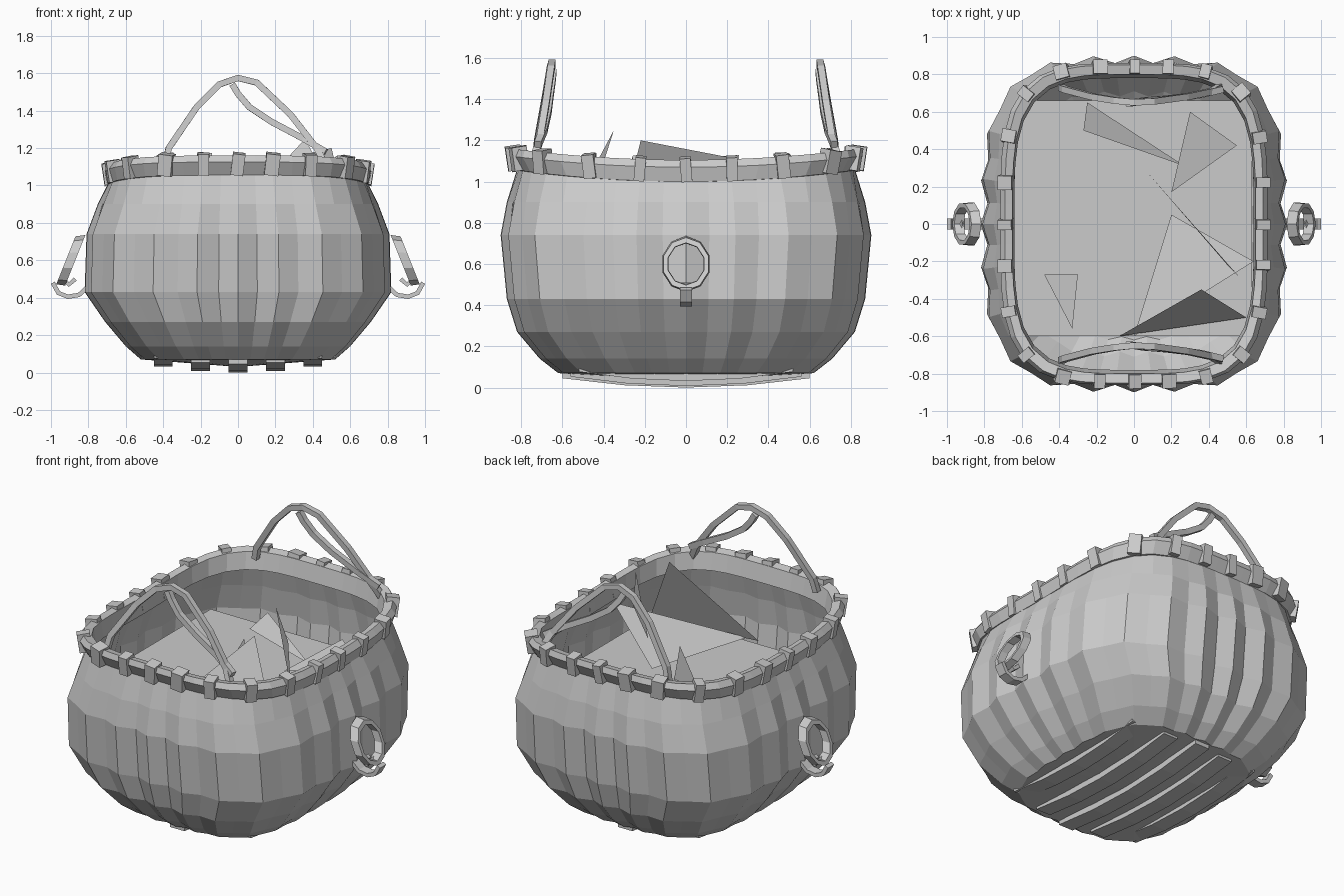
import bpy, bmesh, math, random
from mathutils import Vector, Matrix

random.seed(4)
if "Cube" in bpy.data.objects:
    bpy.data.objects.remove(bpy.data.objects["Cube"], do_unlink=True)

grey = bpy.data.materials.new("plain grey")
grey.use_nodes = True
grey.diffuse_color = (0.6, 0.6, 0.6, 1)
grey.node_tree.nodes["Principled BSDF"].inputs["Base Color"].default_value = (0.6, 0.6, 0.6, 1)

SEGMENTS = 48


def finish(name, bm, normals=True):
    if normals:
        bmesh.ops.recalc_face_normals(bm, faces=bm.faces)
    mesh = bpy.data.meshes.new(name)
    bm.to_mesh(mesh)
    bm.free()
    mesh.materials.append(grey)
    obj = bpy.data.objects.new(name, mesh)
    bpy.context.collection.objects.link(obj)
    return obj


def loop_point(angle, a, b, z, power=3.6, lift=0.0):
    """Point on a rounded rectangle; lift raises the front and back ends."""
    c, s = math.cos(angle), math.sin(angle)
    r = (abs(c) ** power + abs(s) ** power) ** (-1 / power)
    return Vector((a * r * c, b * r * s, z + lift * (r * s) ** 2))


def loop(a, b, z, power=3.6, lift=0.0, ribs=0.0):
    pts = []
    for i in range(SEGMENTS):
        t = 2 * math.pi * i / SEGMENTS
        k = 1 - ribs * (i % 2) * (0.3 + 0.7 * abs(math.cos(2 * t)))
        pts.append(loop_point(t, a * k, b * k, z, power, lift))
    return pts


def skin(bm, loops, closed=False):
    rows = [[bm.verts.new(p) for p in pts] for pts in loops]
    pairs = list(zip(rows, rows[1:]))
    if closed:
        pairs.append((rows[-1], rows[0]))
    for low, high in pairs:
        n = len(low)
        for i in range(n):
            j = (i + 1) % n
            bm.faces.new((low[i], low[j], high[j], high[i]))
    return rows


def strip(bm, sections):
    made = skin(bm, sections)
    bm.faces.new(made[0])
    bm.faces.new(made[-1])


CORNERS = ((1, 1), (-1, 1), (-1, -1), (1, -1))


def strand(name, paths, radius, flat=1.0):
    """Thin four-sided strands along each path."""
    bm = bmesh.new()
    for path in paths:
        pts = [Vector(p) for p in path]
        sections = []
        for i, p in enumerate(pts):
            along = (pts[min(i + 1, len(pts) - 1)] - pts[max(i - 1, 0)]).normalized()
            side = Vector((0, 1, 0))
            side = (side - along * side.dot(along)).normalized()
            up = along.cross(side)
            sections.append([p + side * radius * flat * u + up * radius * v for u, v in CORNERS])
        strip(bm, sections)
    return finish(name, bm)


# Ribbed thin wall with a shallow bulging underside
bm = bmesh.new()
profile = [(0.52, 0.62, 0.07, 0.03), (0.60, 0.71, 0.14, 0.04), (0.71, 0.82, 0.27, 0.045),
           (0.82, 0.87, 0.43, 0.045), (0.81, 0.90, 0.74, 0.045), (0.75, 0.87, 0.90, 0.025)]
loops = [loop(a, b, z, 3.4, 0, ribs) for a, b, z, ribs in profile]
loops.append(loop(0.69, 0.82, 1.02, 3.6, 0.04))
rows = skin(bm, loops)
hub = bm.verts.new((0, 0, 0.03))
for i, v in enumerate(rows[0]):
    bm.faces.new((rows[0][(i + 1) % SEGMENTS], v, hub))
finish("basket_wall", bm, False)

# Flat rectangular sheet inside
bm = bmesh.new()
bm.faces.new([bm.verts.new(c) for c in ((-0.65, -0.6, 0.76), (0.63, -0.6, 0.76),
                                        (0.63, 0.66, 0.76), (-0.65, 0.66, 0.76))])
finish("inner_floor", bm, False)

# Rim band that dips at the sides
bm = bmesh.new()
band = [(0.70, 0.82, 1.0), (0.715, 0.86, 1.07), (0.69, 0.85, 1.105), (0.65, 0.80, 1.095), (0.64, 0.78, 0.99)]
skin(bm, [loop(a, b, z, 3.8, 0.055) for a, b, z in band], True)
finish("rim_band", bm)

# Wrapped bindings around the rim
bm = bmesh.new()
BINDINGS = 24
for i in range(BINDINGS):
    t = 2 * math.pi * i / BINDINGS
    p = loop_point(t, 0.685, 0.835, 1.06, 3.8, 0.055)
    tangent = loop_point(t + 0.03, 0.69, 0.84, 0, 3.8) - loop_point(t - 0.03, 0.69, 0.84, 0, 3.8)
    turn = Matrix.Rotation(math.atan2(tangent.y, tangent.x), 4, 'Z')
    lean = Matrix.Rotation(0.15, 4, 'X') @ Matrix.Rotation(random.uniform(-0.15, 0.15), 4, 'Y')
    size = Matrix.Diagonal((random.uniform(0.05, 0.08), 0.075, 0.115, 1))
    bmesh.ops.create_cube(bm, size=1, matrix=Matrix.Translation(p) @ turn @ lean @ size)
finish("rim_bindings", bm)

# Bowed slats under the base
bm = bmesh.new()
for k in range(-2, 3):
    x = 0.2 * k
    length = 0.6 - 0.2 * abs(x)
    sections = []
    for u in (-1, -0.5, 0, 0.5, 1):
        p = Vector((x, length * u, 0.018 + 0.2 * x * x + 0.045 * u * u))
        sections.append([p + Vector((0.05 * du, 0, 0.018 * dv)) for du, dv in CORNERS])
    strip(bm, sections)
finish("base_slats", bm)

# Carrying handles: an arch and a looser second strand, front and back
arch = [(-0.39, 0.73, 1.12), (-0.37, 0.72, 1.2), (-0.22, 0.68, 1.42), (-0.1, 0.66, 1.54),
        (0, 0.65, 1.575), (0.1, 0.655, 1.55), (0.28, 0.68, 1.38), (0.42, 0.71, 1.2), (0.47, 0.74, 1.11)]
second = [(-0.03, 0.645, 1.54), (0, 0.65, 1.49), (0.06, 0.66, 1.42), (0.18, 0.67, 1.34),
          (0.35, 0.69, 1.25), (0.47, 0.72, 1.18)]
for side, name in ((-1, "front_handle"), (1, "back_handle")):
    strand(name, [[(x, side * y, z) for x, y, z in path] for path in (arch, second)], 0.017)

# Side rings and the hooks beneath them
for side, name in ((1, "left"), (-1, "right")):
    bm = bmesh.new()
    sections = []
    for i in range(10):
        t = 2 * math.pi * i / 10
        ring = []
        for r, d in ((0.74, -0.025), (1.0, -0.025), (0.95, 0.025), (0.76, 0.025)):
            z = 0.60 + 0.135 * r * math.cos(t)
            out = 0.895 - 0.4 * (z - 0.60) + d
            ring.append(Vector((side * out, 0.12 * r * math.sin(t), z)))
        sections.append(ring)
    skin(bm, sections, True)
    finish(name + "_ring", bm)
    hook = [(0.80, 0.46), (0.85, 0.415), (0.91, 0.405), (0.96, 0.425), (0.99, 0.48)]
    prong = [(0.87, 0.50), (0.905, 0.47), (0.93, 0.50)]
    strand(name + "_hook", [[(side * x, 0, z) for x, z in path] for path in (hook, prong)], 0.012, 2.5)

# Loose torn scraps lying inside
bm = bmesh.new()
scraps = [
    ((0.36, -0.35, 1.25), (-0.08, -0.6, 0.78), (0.6, -0.5, 0.78)),
    ((0.05, 0.3, 1.1), (0.5, -0.22, 1.2), (0.56, -0.28, 0.95)),
    ((0.2, 0.05, 0.78), (0.64, -0.2, 0.98), (0.0, -0.6, 0.78)),
    ((-0.25, 0.65, 0.85), (-0.27, 0.5, 0.8), (0.27, 0.31, 0.8)),
    ((0.3, 0.6, 0.85), (0.55, 0.42, 0.8), (0.2, 0.17, 0.79)),
    ((-0.48, -0.27, 0.8), (-0.3, -0.27, 0.82), (-0.33, -0.56, 0.79)),
    ((-0.12, 0.06, 0.76), (0.04, 0.06, 0.76), (0.0, 0.06, 0.98)),
]
for corners in scraps:
    bm.faces.new([bm.verts.new(c) for c in corners])
finish("loose_scraps", bm)
